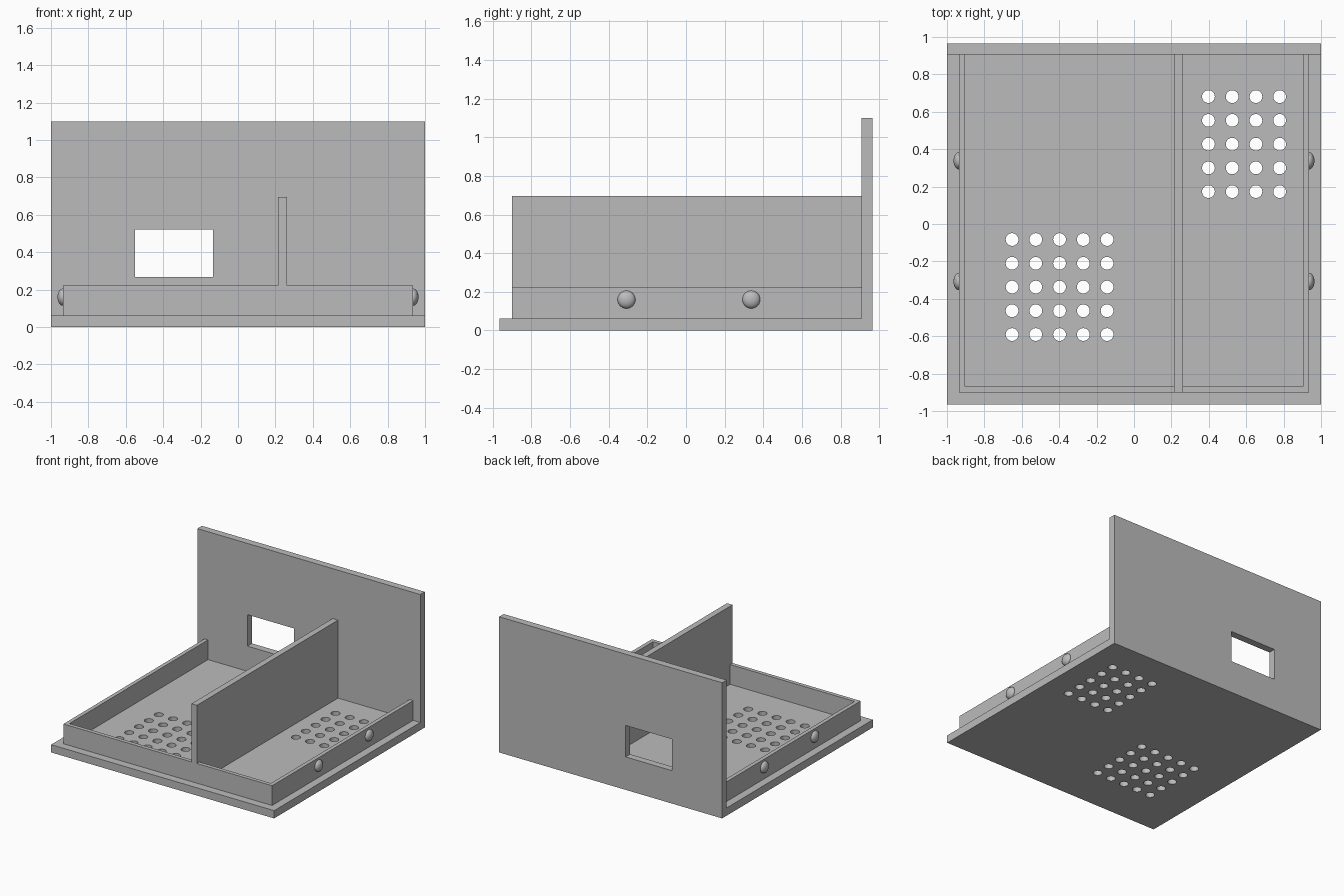
import bpy, bmesh, math
from mathutils import Matrix

if "Cube" in bpy.data.objects:
    bpy.data.objects.remove(bpy.data.objects["Cube"])

grey = bpy.data.materials.new("plain grey")
grey.diffuse_color = (0.5, 0.5, 0.5, 1)
grey.use_nodes = True
grey.node_tree.nodes["Principled BSDF"].inputs["Base Color"].default_value = grey.diffuse_color


def make_object(name, bm):
    mesh = bpy.data.meshes.new(name)
    bm.to_mesh(mesh)
    bm.free()
    mesh.materials.append(grey)
    obj = bpy.data.objects.new(name, mesh)
    bpy.context.collection.objects.link(obj)
    return obj


def box(name, x0, x1, y0, y1, z0, z1):
    bm = bmesh.new()
    place = (Matrix.Translation(((x0 + x1) / 2, (y0 + y1) / 2, (z0 + z1) / 2))
             @ Matrix.Diagonal((x1 - x0, y1 - y0, z1 - z0, 1)))
    bmesh.ops.create_cube(bm, size=1, matrix=place)
    return make_object(name, bm)


def cut(target, cutter):
    mod = target.modifiers.new("cut", 'BOOLEAN')
    mod.operation = 'DIFFERENCE'
    mod.solver = 'EXACT'
    mod.object = cutter
    bpy.context.view_layer.objects.active = target
    bpy.ops.object.modifier_apply(modifier=mod.name)
    bpy.data.objects.remove(cutter)


FLOOR, RIM, BACK, FRONT = 0.063, 0.223, 0.907, -0.9
OUT, IN = 0.936, 0.904          # outer and inner side of the rim
DIV0, DIV1 = 0.213, 0.262       # divider sides

# Base plate with two grids of vent holes
base = box("base_plate", -1, 1, -0.965, BACK, 0, FLOOR)
bm = bmesh.new()
for x0, y0, columns in ((-0.652, -0.591, 5), (0.398, 0.173, 4)):
    for i in range(columns):
        for j in range(5):
            bmesh.ops.create_cone(
                bm, cap_ends=True, segments=32, radius1=0.034, radius2=0.034, depth=0.3,
                matrix=Matrix.Translation((x0 + i * 0.127, y0 + j * 0.127, 0.03)))
cut(base, make_object("vent_cutter", bm))

# Back panel with a rectangular window
panel = box("back_panel", -1, 1, BACK, 0.965, 0, 1.10)
cut(panel, box("window_cutter", -0.551, -0.134, 0.8, 1.1, 0.267, 0.522))

# Tall divider and the low rim that meets it at the front
box("divider", DIV0, DIV1, FRONT, BACK, FLOOR, 0.695)
box("front_rim_left", -IN, DIV0, FRONT, FRONT + 0.032, FLOOR, RIM)
box("front_rim_right", DIV1, IN, FRONT, FRONT + 0.032, FLOOR, RIM)

for side, label in ((-1, "left"), (1, "right")):
    xs = sorted((side * IN, side * OUT))
    box("side_rim_" + label, *xs, FRONT, BACK, FLOOR, RIM)
    # Rounded snap bumps on the outside of the rim
    for y, where in ((-0.308, "front"), (0.338, "back")):
        bm = bmesh.new()
        bmesh.ops.create_uvsphere(
            bm, u_segments=32, v_segments=16, radius=1,
            matrix=Matrix.Translation((side * OUT, y, 0.16))
            @ Matrix.Diagonal((0.029, 0.046, 0.046, 1)))
        for f in bm.faces:
            f.smooth = True
        make_object("snap_bump_%s_%s" % (label, where), bm)
